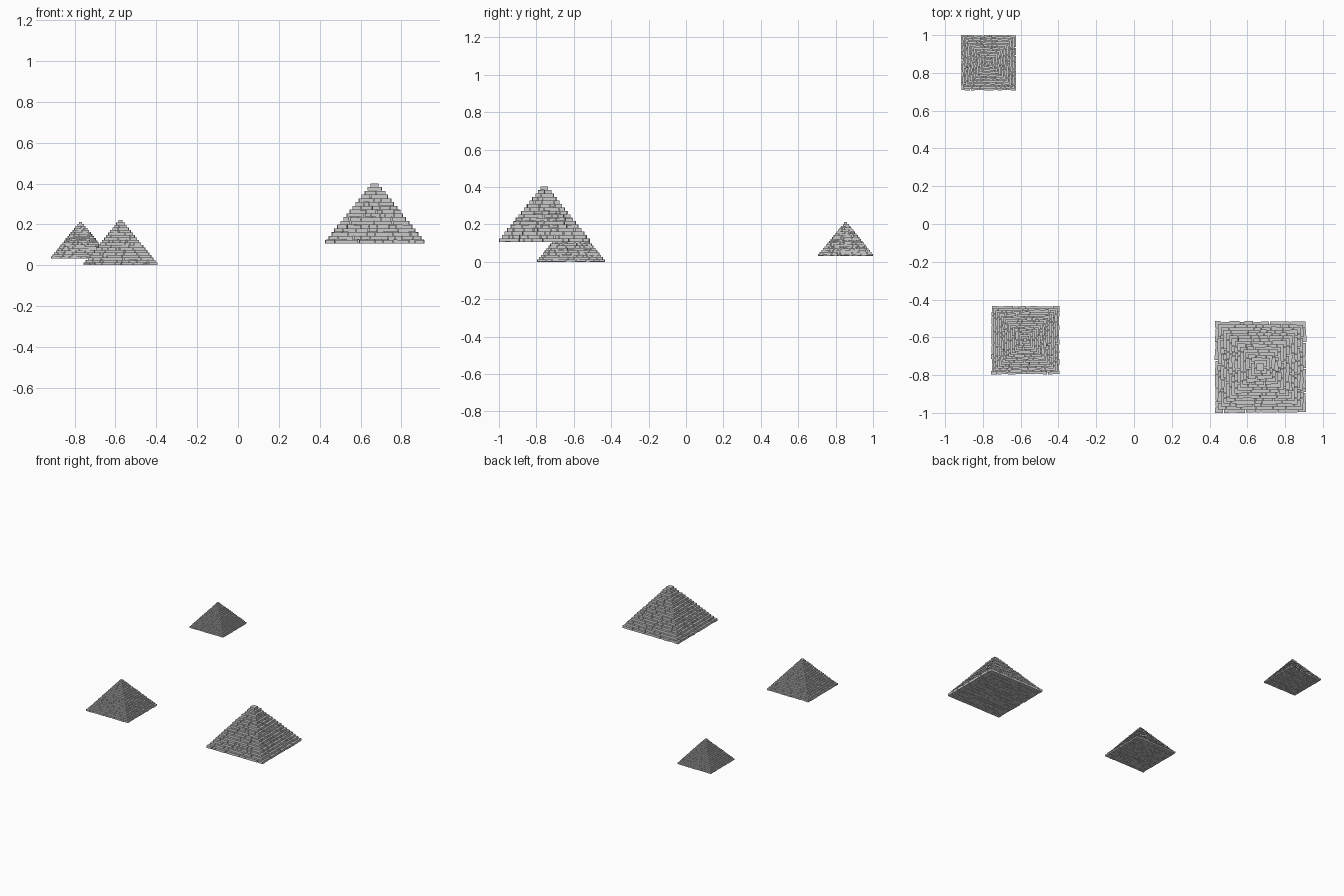
import bpy, bmesh, random
from mathutils import Matrix, Vector

if "Cube" in bpy.data.objects:
    bpy.data.objects.remove(bpy.data.objects["Cube"])

random.seed(7)


def split(half, size):
    """Cut the span -half..half into pieces of uneven length near size."""
    count = max(1, round(2 * half / size))
    piece = 2 * half / count
    cuts = [-half + piece * i + (random.uniform(-0.25, 0.25) * piece if 0 < i < count else 0)
            for i in range(count + 1)]
    return list(zip(cuts, cuts[1:]))


def add_brick(bm, lo, hi, wobble):
    # every brick sits slightly out of line with its neighbours
    shift = Vector([random.uniform(-wobble, wobble) for _ in range(3)])
    shift.z = abs(shift.z) * 0.5
    lo, hi = Vector(lo), Vector(hi)
    mat = (Matrix.Translation((lo + hi) / 2 + shift)
           @ Matrix.Diagonal((*(hi - lo), 1)))
    bmesh.ops.create_cube(bm, size=1, matrix=mat)


def brick_pyramid(name, centre, base_z, width, height, layers, top_width):
    bm = bmesh.new()
    step = height / layers
    gap = width * 0.0022
    wobble = width * 0.005
    brick = width * 0.07
    for layer in range(layers):
        # each course is a filled square of bricks, smaller than the one below
        half = (width + (top_width - width) * layer / (layers - 1)) / 2 - wobble / 2
        z0 = layer * step
        for y0, y1 in split(half, brick):
            for x0, x1 in split(half, brick * 1.2):
                add_brick(bm, (x0 + gap, y0 + gap, z0),
                          (x1 - gap, y1 - gap, z0 + step - gap * 0.5), wobble)
    mesh = bpy.data.meshes.new(name)
    bm.to_mesh(mesh)
    bm.free()
    obj = bpy.data.objects.new(name, mesh)
    obj.location = (*centre, base_z)
    bpy.context.collection.objects.link(obj)


# three stepped pyramids at different heights
brick_pyramid("large_pyramid", (0.67, -0.757), 0.106, 0.486, 0.295, 16, 0.044)
brick_pyramid("medium_pyramid", (-0.575, -0.615), 0.0, 0.362, 0.222, 18, 0.024)
brick_pyramid("small_pyramid", (-0.77, 0.854), 0.032, 0.294, 0.18, 18, 0.018)
